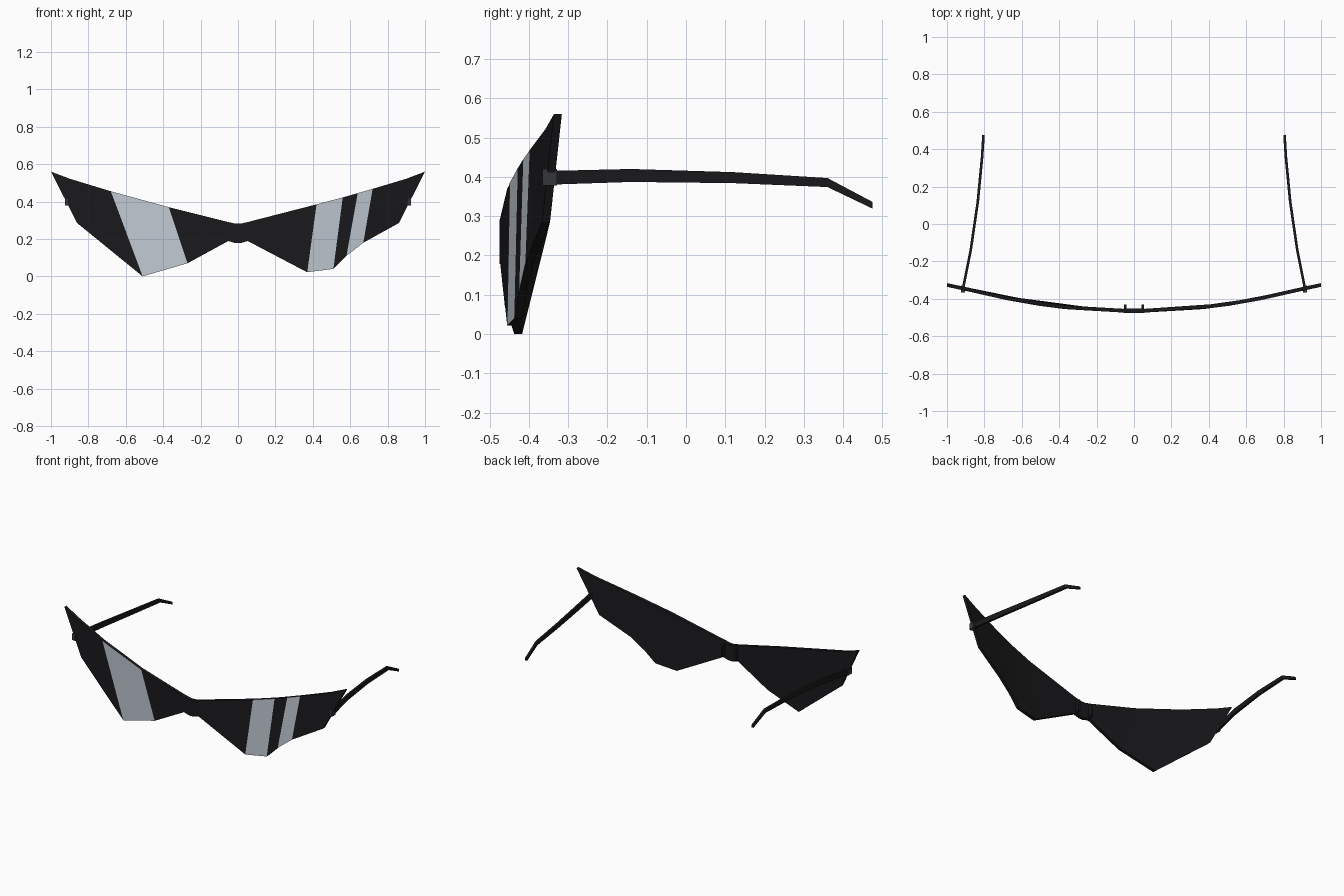
import bpy

if "Cube" in bpy.data.objects:
    bpy.data.objects.remove(bpy.data.objects["Cube"])

def material(name, rgb):
    m = bpy.data.materials.new(name)
    m.diffuse_color = (*rgb, 1)
    m.use_nodes = True
    m.node_tree.nodes["Principled BSDF"].inputs["Base Color"].default_value = m.diffuse_color
    return m

BLACK = material("black", (0.01, 0.01, 0.012))
GLINT = material("pale_grey", (0.53, 0.58, 0.64))
DARK = material("dark_grey", (0.035, 0.037, 0.042))

def make(name, verts, faces, mats, mirror=False):
    me = bpy.data.meshes.new(name)
    me.from_pydata(verts, [], [f[0] for f in faces])
    for m in mats:
        me.materials.append(m)
    for p, f in zip(me.polygons, faces):
        p.material_index = f[1]
    ob = bpy.data.objects.new(name, me)
    bpy.context.collection.objects.link(ob)
    bpy.context.view_layer.objects.active = ob
    ob.select_set(True)
    bpy.ops.object.mode_set(mode='EDIT')
    bpy.ops.mesh.select_all(action='SELECT')
    bpy.ops.mesh.normals_make_consistent(inside=False)
    bpy.ops.object.mode_set(mode='OBJECT')
    ob.select_set(False)
    if mirror:
        ob.modifiers.new("mirror", 'MIRROR')
    return ob

def loft(name, rings, mats, glints=(), mirror=False):
    """Join four-cornered rings; 'glints' lists segments whose first side is pale."""
    verts = [v for r in rings for v in r]
    faces = [((0, 1, 2, 3), 0)]
    for i in range(len(rings) - 1):
        for k in range(4):
            a, b = 4 * i + k, 4 * i + (k + 1) % 4
            faces.append(((a, b, b + 4, a + 4), int(k == 0 and i in glints)))
    n = len(verts)
    faces.append(((n - 4, n - 3, n - 2, n - 1), 0))
    return make(name, verts, faces, mats, mirror)

# Wrap curve of the lens front: depth by distance from the centre
CURVE = [(0, -.475), (.05, -.474), (.37, -.455), (.51, -.437), (.68, -.407),
         (.86, -.366), (1, -.336)]

def depth(x):
    for (x0, y0), (x1, y1) in zip(CURVE, CURVE[1:]):
        if x <= x1:
            return y0 + (y1 - y0) * (x - x0) / (x1 - x0)
    return CURVE[-1][1]

def lens(name, side, columns, glints):
    rings = []
    for tx, tz, bx, bz in columns:
        t, b = depth(tx), depth(bx)
        rings.append([(side * tx, t, tz), (side * bx, b, bz),
                      (side * bx, b + .02, bz), (side * tx, t + .02, tz)])
    return loft(name, rings, [BLACK, GLINT], glints)

# Lenses, columns from bridge to tip: top x, z, bottom x, z
lens("left_lens", -1, [(.05, .29, .05, .19), (.37, .37, .27, .07), (.68, .455, .51, 0),
                       (.90, .522, .86, .285), (1, .56, .998, .556)], (1,))
lens("right_lens", 1, [(.05, .29, .05, .19), (.42, .385, .37, .022), (.56, .422, .51, .04),
                       (.64, .445, .58, .11), (.72, .468, .67, .18),
                       (.90, .522, .86, .285), (1, .56, .998, .556)], (1, 3))

# Bridge
loft("bridge", [[(x, -.475, hi), (x, -.475, lo), (x, -.453, lo), (x, -.453, hi)]
                for x, lo, hi in [(-.055, .19, .291), (-.015, .178, .282),
                                  (.015, .178, .282), (.055, .19, .291)]], [BLACK])

# Small nose rests behind the bridge
loft("nose_rests", [[(x, -.458, .28), (x, -.458, .19), (x, -.43, .20), (x, -.43, .27)]
                    for x in (.041, .053)], [BLACK], mirror=True)

# Hinges
loft("hinges", [[(x, -.365, .42), (x, -.365, .378), (x, -.328, .378), (x, -.328, .42)]
                for x in (.903, .924)], [DARK], mirror=True)

# Temple arms, centre x, y, lower z, upper z
ARM = [(.915, -.35, .38, .415), (.873, -.14, .387, .42), (.835, .12, .384, .412),
       (.812, .36, .374, .397), (.805, .475, .319, .336)]
loft("temple_arms", [[(x - .007, y, hi), (x - .007, y, lo), (x + .007, y, lo), (x + .007, y, hi)]
                     for x, y, lo, hi in ARM], [BLACK], mirror=True)
